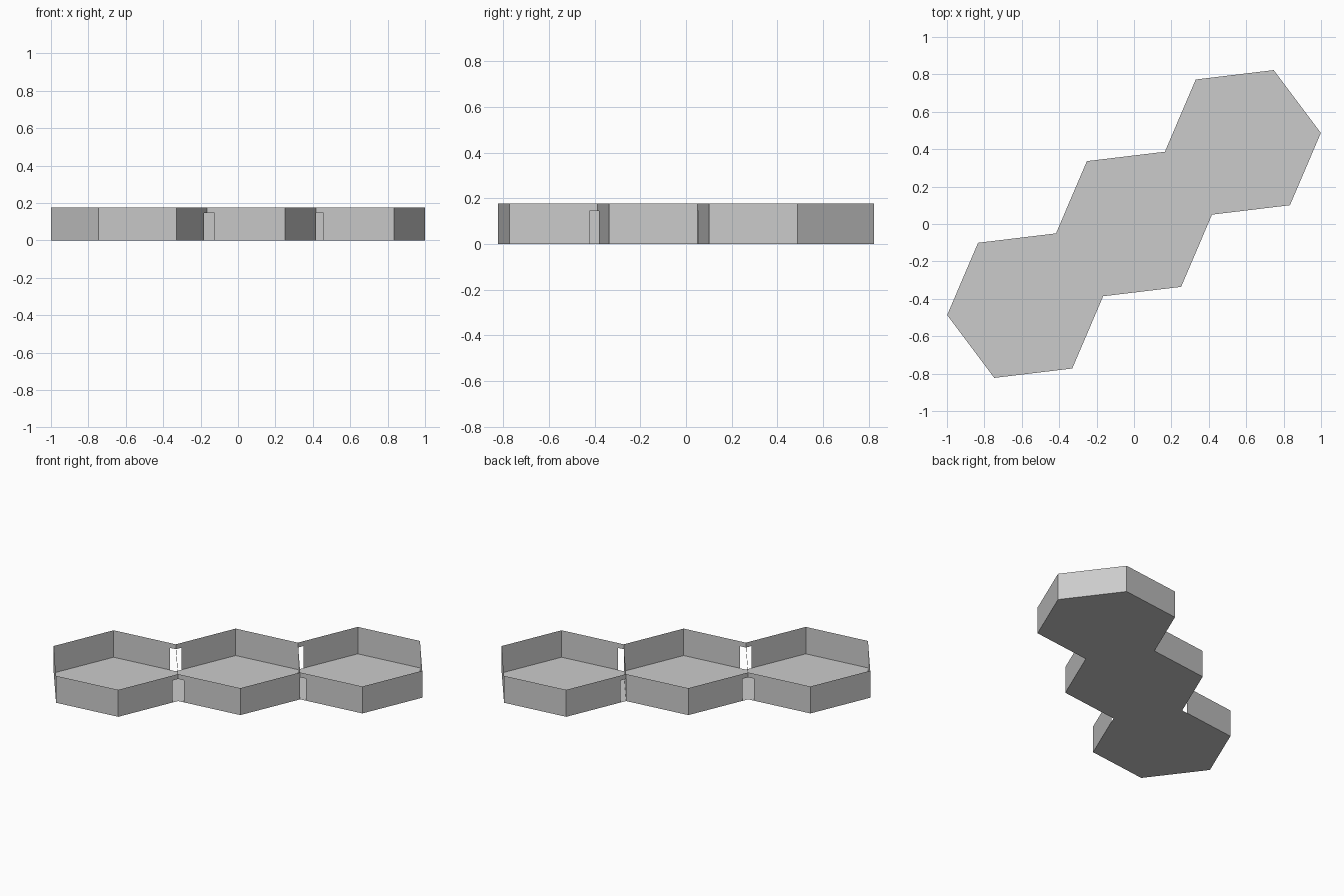
import bpy, bmesh
from math import cos, sin, radians, sqrt

if "Cube" in bpy.data.objects:
    bpy.data.objects.remove(bpy.data.objects["Cube"])

R = 0.42             # hexagon radius
H = 0.177            # wall height
DOOR = 0.145         # doorway height
CUT = 0.095          # share of the side walls opened beside a doorway
ANG = 36.87          # direction of the row of cells
STEP = R * sqrt(3)


def hex_cell(name, index, door=None, skip=()):
    """Open hexagonal tray of thin sheets; door is the side holding a doorway."""
    cx = index * STEP * cos(radians(ANG))
    cy = index * STEP * sin(radians(ANG))
    pts = [(cx + R * cos(radians(ANG - 30 + 60 * i)),
            cy + R * sin(radians(ANG - 30 + 60 * i))) for i in range(6)]
    bm = bmesh.new()

    # floor
    bm.faces.new([bm.verts.new((x, y, 0)) for x, y in pts])

    # walls, each drawn as a profile in (distance along wall, height)
    for i in range(6):
        if i in skip:
            continue
        p, q = pts[i], pts[(i + 1) % 6]
        if i == door:                                   # lintel only
            prof = [(0, DOOR), (1, DOOR), (1, H), (0, H)]
        elif door is not None and i == (door + 1) % 6:  # opened at start
            prof = [(CUT, 0), (1, 0), (1, H), (0, H), (0, DOOR), (CUT, DOOR)]
        elif door is not None and i == (door - 1) % 6:  # opened at end
            prof = [(0, 0), (1 - CUT, 0), (1 - CUT, DOOR), (1, DOOR), (1, H), (0, H)]
        else:
            prof = [(0, 0), (1, 0), (1, H), (0, H)]
        bm.faces.new([bm.verts.new((p[0] + (q[0] - p[0]) * t,
                                    p[1] + (q[1] - p[1]) * t, z)) for t, z in prof])

    bmesh.ops.remove_doubles(bm, verts=bm.verts[:], dist=0.0001)
    mesh = bpy.data.meshes.new(name)
    bm.to_mesh(mesh)
    bm.free()
    obj = bpy.data.objects.new(name, mesh)
    bpy.context.collection.objects.link(obj)
    return obj


# side 0 faces the next cell, side 3 the previous one; shared sheets are made once
hex_cell("left_cell", -1, door=0, skip=(0,))
hex_cell("middle_cell", 0, door=3)
hex_cell("right_cell", 1, door=3, skip=(3,))
